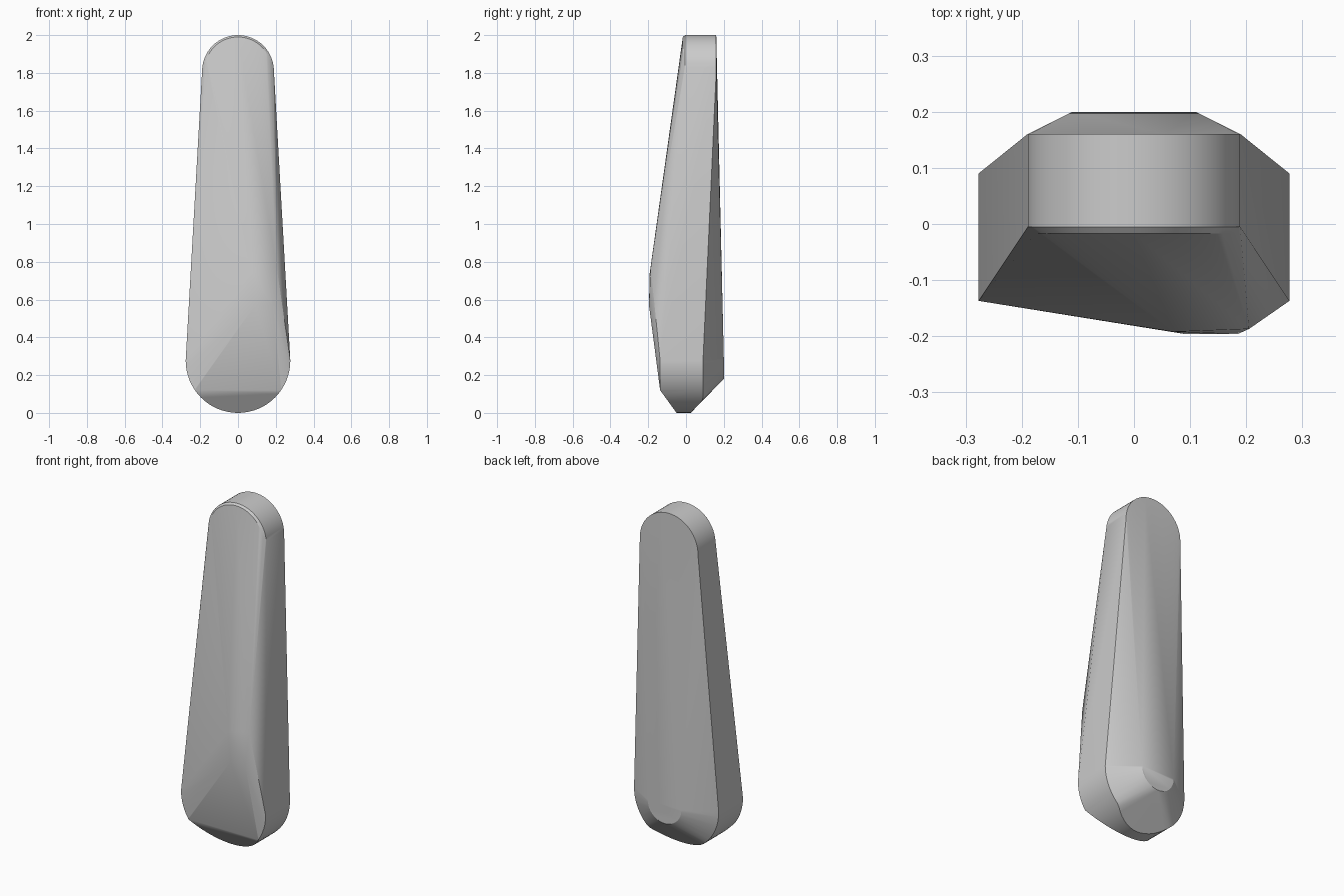
import bpy, bmesh
from math import sin, cos, pi, radians

cube = bpy.data.objects.get("Cube")
if cube:
    bpy.data.objects.remove(cube, do_unlink=True)

grey = bpy.data.materials.new("plain grey")
grey.use_nodes = True
grey.diffuse_color = (0.6, 0.6, 0.6, 1)
grey.node_tree.nodes["Principled BSDF"].inputs["Base Color"].default_value = (0.6, 0.6, 0.6, 1)


def arc(radius, z, y, upper, steps=32):
    """Half circle in the x-z plane; y is a depth or a function of height."""
    side = 1 if upper else -1
    points = []
    for i in range(steps + 1):
        a = pi * i / steps
        h = z + side * radius * sin(a)
        points.append((radius * cos(a), y(h) if callable(y) else y, h))
    return points


# Rounded top: side wall with a slim front bevel
points = arc(0.19, 1.81, 0.16, True)
points += arc(0.19, 1.81, -0.005, True)
points += arc(0.178, 1.812, -0.017, True)

# Rounded bottom: wall edges clipped by the front and back slopes
points += arc(0.277, 0.277, lambda h: max(-0.137, -0.05 - 0.725 * h), False)
points += arc(0.277, 0.277, lambda h: min(0.09, 0.025 + 0.94 * h), False)
points += [(-0.228, -0.137, 0.12), (0.228, -0.137, 0.12)]

# Lower end of the raised back panel
points += arc(0.11, 0.29, 0.2, False)

# Off-centre crest on the front
points += [(0.09, -0.196, 0.57), (0.185, -0.196, 0.57),
           (0.07, -0.192, 0.74), (0.205, -0.187, 0.77)]

# Faceted body wrapped around the outlines
bm = bmesh.new()
for p in points:
    bm.verts.new(p)
bmesh.ops.remove_doubles(bm, verts=bm.verts, dist=0.0005)
hull = bmesh.ops.convex_hull(bm, input=bm.verts)
loose = {g for g in hull["geom_interior"] + hull["geom_unused"]
         if isinstance(g, bmesh.types.BMVert)}
bmesh.ops.delete(bm, geom=list(loose), context="VERTS")
bmesh.ops.dissolve_limit(bm, angle_limit=radians(0.5), verts=bm.verts, edges=bm.edges)
bmesh.ops.recalc_face_normals(bm, faces=bm.faces)
mesh = bpy.data.meshes.new("faceted_body")
bm.to_mesh(mesh)
bm.free()
mesh.materials.append(grey)
body = bpy.data.objects.new("faceted_body", mesh)
bpy.context.collection.objects.link(body)

# Soft arcs, crisp facets
bpy.ops.object.select_all(action="DESELECT")
body.select_set(True)
bpy.context.view_layer.objects.active = body
bpy.ops.object.shade_smooth_by_angle(angle=radians(30))
